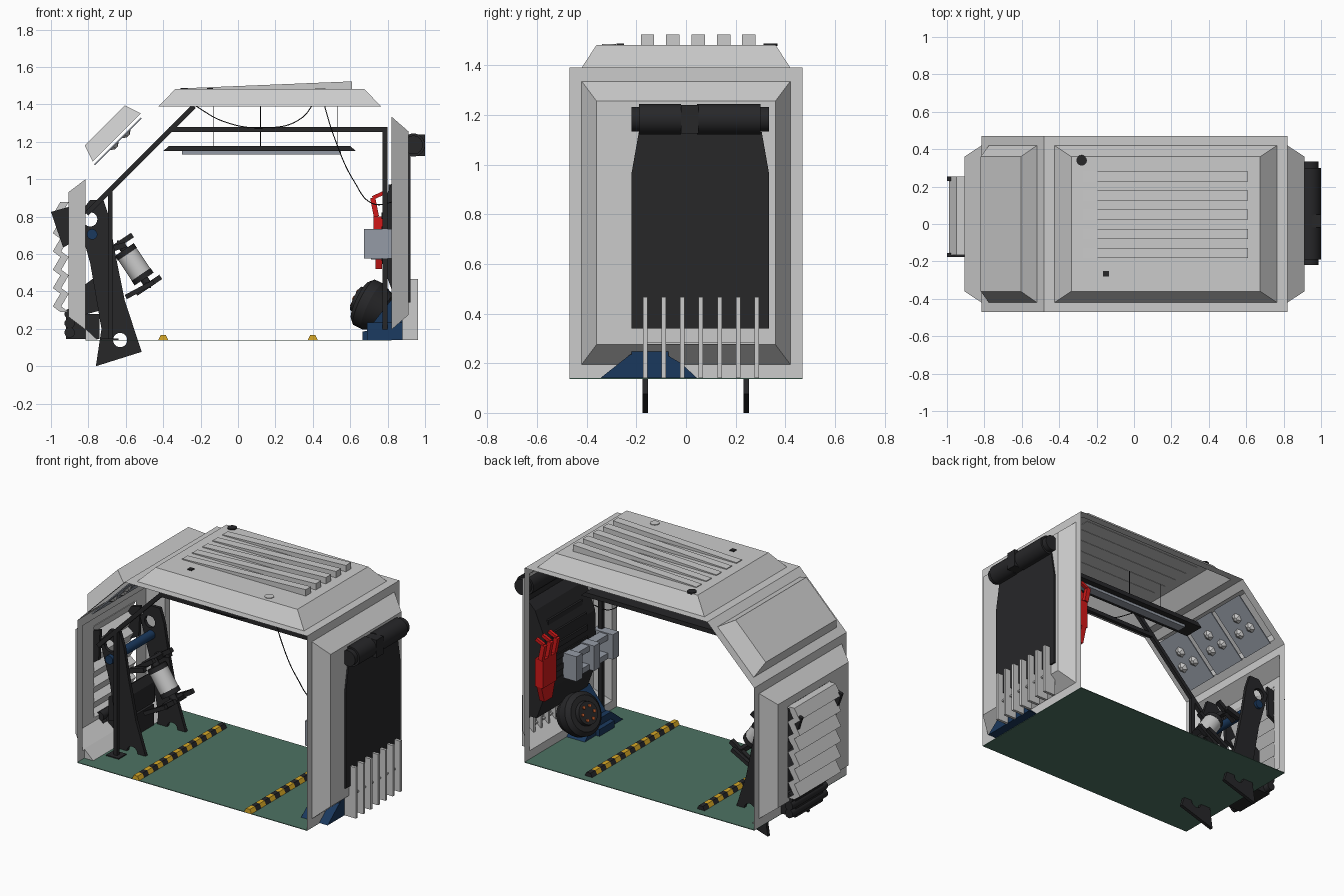
import bpy, bmesh, math
from mathutils import Vector, Matrix

if "Cube" in bpy.data.objects:
    bpy.data.objects.remove(bpy.data.objects["Cube"])


def mat(name, r, g, b):
    m = bpy.data.materials.new(name)
    m.diffuse_color = (r, g, b, 1)
    m.use_nodes = True
    m.node_tree.nodes["Principled BSDF"].inputs["Base Color"].default_value = m.diffuse_color
    return m


BLACK = mat("black", .02, .02, .022)
BLUE = mat("blue", .01, .04, .11)
RED = mat("red", .65, .01, .01)
GREEN = mat("green", .075, .17, .125)
YELLOW = mat("yellow", .7, .4, .02)
STEEL = mat("steel", .3, .33, .38)
ORANGE = mat("orange", .6, .12, .03)
smooth = []


def finish(name, bm, m=None):
    bmesh.ops.recalc_face_normals(bm, faces=bm.faces)
    me = bpy.data.meshes.new(name)
    bm.to_mesh(me)
    bm.free()
    ob = bpy.data.objects.new(name, me)
    bpy.context.collection.objects.link(ob)
    if m:
        me.materials.append(m)
    return ob


def box(name, x, y, z, m=None):
    bm = bmesh.new()
    bmesh.ops.create_cube(bm, size=1)
    for v in bm.verts:
        v.co = [(a + b) / 2 + c * (b - a) for (a, b), c in zip((x, y, z), v.co)]
    return finish(name, bm, m)


def prism(name, pts, axis, a, b, m=None):
    """Extrude an (x,z) outline along y, or a (y,z) outline along x."""
    bm = bmesh.new()
    put = (lambda p, t: (p[0], t, p[1])) if axis == 'y' else (lambda p, t: (t, p[0], p[1]))
    f = bm.faces.new([bm.verts.new(put(p, a)) for p in pts])
    r = bmesh.ops.extrude_face_region(bm, geom=[f])
    d = Vector((0, b - a, 0) if axis == 'y' else (b - a, 0, 0))
    bmesh.ops.translate(bm, verts=[v for v in r['geom'] if isinstance(v, bmesh.types.BMVert)], vec=d)
    return finish(name, bm, m)


def rod(name, p1, p2, r, m=None, n=20, r2=None):
    p1, p2 = Vector(p1), Vector(p2)
    d = p2 - p1
    M = Matrix.Translation((p1 + p2) / 2) @ d.to_track_quat('Z', 'Y').to_matrix().to_4x4()
    bm = bmesh.new()
    bmesh.ops.create_cone(bm, cap_ends=True, segments=n, radius1=r, radius2=r if r2 is None else r2,
                          depth=d.length, matrix=M @ Matrix.Rotation(math.pi / 4, 4, 'Z'))
    ob = finish(name, bm, m)
    if n > 8:
        smooth.append(ob)
    return ob


def bar(name, p1, p2, t, m=None):
    return rod(name, p1, p2, t / math.sqrt(2), m, 4)


def wire(name, pts):
    cu = bpy.data.curves.new(name, 'CURVE')
    cu.dimensions = '3D'
    cu.bevel_depth, cu.bevel_resolution = .003, 1
    s = cu.splines.new('BEZIER')
    s.bezier_points.add(len(pts) - 1)
    for bp, p in zip(s.bezier_points, pts):
        bp.co = p
        bp.handle_left_type = bp.handle_right_type = 'AUTO'
    ob = bpy.data.objects.new(name, cu)
    bpy.context.collection.objects.link(ob)
    cu.materials.append(BLACK)


def wall(name, p0, p1, n, inset, hole=None):
    """Sheet wall with a raised tapered panel; optional opening in the raised face."""
    p0, p1, n = (Vector((p[0], 0, p[1])) for p in (p0, p1, n))
    L, u = (p1 - p0).length, (p1 - p0).normalized()
    e, k = .055, .055 + inset
    rings = [(0, L, -.47, .47, 0), (e, L - e, -.42, .42, 0), (k, L - k, -.36, .36, .092)]
    if hole:
        rings.append(hole + (.092,))
    bm = bmesh.new()
    loops = []
    for a, b, y0, y1, h in rings:
        loops.append([bm.verts.new(p0 + u * s + n * h + Vector((0, y, 0)))
                      for s, y in ((a, y0), (b, y0), (b, y1), (a, y1))])
    for A, B in zip(loops, loops[1:]):
        for i in range(4):
            j = (i + 1) % 4
            bm.faces.new((A[i], A[j], B[j], B[i]))
    if not hole:
        bm.faces.new(loops[-1])
    return finish(name, bm)


# Shell
q = math.sqrt(.5)
wall("left_wall", (-.815, .14), (-.815, 1.055), (-1, 0), .07, (.15, .74, -.17, .26))
wall("sloped_wall", (-.815, 1.055), (-.48, 1.39), (-q, q), .03)
wall("roof", (-.48, 1.39), (.82, 1.39), (0, 1), .09)
wall("right_wall", (.82, .14), (.82, 1.39), (1, 0), .08)
box("floor", (-.815, .82), (-.47, .47), (.137, .141), GREEN)

# Roof details
for y in (-.155, -.053, .05, .152, .253):
    prism("roof_rib", [(-.27, 1.48), (.61, 1.48), (.61, 1.523), (-.27, 1.487)], 'y', y - .027, y + .027)
rod("roof_black_cap", (-.28, .34, 1.478), (-.28, .34, 1.488), .028, BLACK)
rod("roof_grey_cap", (.44, -.31, 1.478), (.44, -.31, 1.486), .028)
box("roof_sensor", (-.165, -.135), (-.28, -.25), (1.48, 1.487), BLACK)

# Speed bumps with warning stripes
for x in (-.4, .4):
    N = 18
    for i in range(N):
        y = -.47 + i * .89 / N
        prism("bump_segment", [(x - .027, .14), (x + .027, .14), (x + .014, .166), (x - .014, .166)],
              'y', y, y + .89 / N, (YELLOW, BLACK)[i % 2])

# Inner support frame
F = -.26
for a, b in (((-.37, 1.265), (.8, 1.265)), ((.785, .14), (.785, 1.265)),
             ((-.235, 1.39), (-.81, .815)), ((-.683, .14), (-.683, .95))):
    bar("support_frame", (a[0], F, a[1]), (b[0], F, b[1]), .026, BLACK)
box("frame_foot", (-.73, -.64), (F - .04, F + .04), (.14, .147), BLACK)

# Hanging lamp and cables
prism("lamp_cover", [(-.4, 1.15), (.63, 1.15), (.6, 1.178), (-.37, 1.178)], 'y', .03, .17, BLACK)
box("lamp_tube", (-.3, .55), (.07, .13), (1.133, 1.15), STEEL)
for x in (-.13, .12, .53):
    rod("lamp_wire", (x, .1, 1.17), (x, .1, 1.39), .002, BLACK, 6)
wire("loop_cable", [(-.24, -.3, 1.4), (-.08, -.3, 1.31), (.13, -.3, 1.275), (.33, -.3, 1.32), (.44, -.3, 1.47)])
wire("drop_cable", [(.44, -.3, 1.47), (.52, -.3, 1.21), (.62, -.28, .99), (.72, -.26, .87), (.84, -.24, .88)])

# Sloped wall inner panels with small fans
for y in (-.27, 0, .27):
    prism("fan_plate", [(-.765, 1.075), (-.515, 1.325), (-.52, 1.33), (-.77, 1.08)], 'y', y - .12, y + .12, STEEL)
    c = Vector((-.64, y, 1.2))
    for i in range(3):
        a = i * 2.094
        o = Vector((math.cos(a) * q * .06, math.sin(a) * .06, math.cos(a) * q * .06))
        rod("fan_blade", c + o, c + o + Vector((q, 0, -q)) * .015, .035, None, 6, .012)

# Louvre block on the left wall
N, z0, dz = 6, .29, .098
outer = []
for i in range(N):
    outer += [(-.95, z0 + i * dz), (-.99, z0 + i * dz + .03)]
outer.append((-.95, z0 + N * dz))
prism("louvres", outer + [(x + .045, z) for x, z in reversed(outer)], 'y', -.165, .255)

# Tilted leg plates with round holes
leg = [(-.76, 0), (-.515, .077), (-.605, .35), (-.66, .62), (-.69, .8), (-.72, .89), (-.79, .89),
       (-.86, .8), (-.79, .55), (-.73, .2)]
cutters = [rod("hole_cutter", (x, -.4, z), (x, .4, z), r, None, 24) for x, z, r in ((-.63, .14, .038), (-.79, .785, .038))]
for c in cutters:
    c.hide_render = True
    c.hide_set(True)
for y in (-.165, .242):
    ob = prism("leg_plate", leg, 'y', y - .011, y + .011, BLACK)
    for c in cutters:
        b = ob.modifiers.new("hole", 'BOOLEAN')
        b.operation, b.object, b.solver = 'DIFFERENCE', c, 'EXACT'
    prism("side_arm", [(-1, .825), (-.86, .865), (-.87, .67), (-.935, .635)], 'y', y - .011, y + .011, BLACK)
rod("blue_axle", (-.78, -.2, .705), (-.78, .27, .705), .028, BLUE)

# Motor on the left side
c, d = Vector((-.555, .04, .545)), Vector((.56, 0, -.83))
rod("motor_body", c - d * .065, c + d * .065, .06)
for s in (-1, 1):
    rod("motor_cap", c + d * .065 * s, c + d * .095 * s, .062, BLACK)
    rod("motor_shaft", c + d * .09 * s, c + d * .14 * s, .022, BLACK)
    e = c + d * .135 * s
    w = Vector((.83, 0, .56))
    for y in (-.09, .09):
        bar("motor_crossbar", e - w * .08 + Vector((0, y, 0)), e + w * .08 + Vector((0, y, 0)), .028, BLACK)
    bar("motor_crossbar", e - Vector((0, .1, 0)), e + Vector((0, .1, 0)), .03, BLACK)
for y in (-.09, .17):
    bar("motor_side_rail", (-.60, y, .37), (-.45, y, .45), .025, BLACK)
    bar("motor_mount", (-.70, y, .62), (-.60, y, .65), .03, BLACK)

# Machinery at the foot of the left wall
box("foot_machine", (-.92, -.74), (-.08, .2), (.145, .28), BLACK)
prism("foot_housing", [(-.84, .27), (-.73, .3), (-.73, .43), (-.76, .48), (-.84, .42)], 'y', -.12, .2, BLACK)
for z in (.18, .23, .28):
    rod("foot_roller", (-.9, -.12, z), (-.9, .24, z), .028, BLACK, 12)
prism("floor_wedge", [(-.815, .14), (-.75, .14), (-.815, .2)], 'y', -.4, .4)

# Black pack in the right wall, roller on top
pack = [(-.22, .34), (.335, .34), (.335, .96), (.305, 1.13), (-.19, 1.13), (-.22, .96)]
prism("outer_pack", pack, 'x', .905, .922, BLACK)
prism("inner_pack", [(.84, .36), (.9, .36), (.9, 1.1), (.85, 1.05), (.78, .88), (.77, .55)], 'y', -.19, .32, BLACK)
for i in range(6):
    z = .58 + i * .075
    bar("pack_rib", (.785 + max(0, z - .86) * .4, -.1, z), (.785 + max(0, z - .86) * .4, .25, z), .035, BLACK)
for a, b, r in ((-.19, -.02, .062), (.045, .3, .062), (-.02, .045, .058), (-.22, -.18, .05), (.29, .335, .05)):
    rod("roller", (.938, a, 1.183), (.938, b, 1.183), r, BLACK)
box("roller_clasp", (.93, 1.0), (-.02, .05), (1.125, 1.24), BLACK)

# Fence of upright slats outside the right wall
for i in range(7):
    y = -.165 + i * .075
    box("fence_slat", (.88, .962), (y - .009, y + .009), (.14, .467))
box("fence_rail", (.9, .93), (-.17, .29), (.275, .285))

# Blue stand and drum
prism("blue_stand", [(.665, .14), (.88, .14), (.88, .38), (.84, .38), (.76, .28), (.69, .19), (.665, .185)], 'y', -.22, -.07, BLUE)
prism("blue_base", [(-.345, .14), (.045, .14), (-.02, .2), (-.08, .235), (-.225, .235)], 'x', .69, .88, BLUE)
c, d = Vector((.72, .07, .32)), Vector((-.84, .2, .4)).normalized()
for a, b, r, r2 in ((-.08, .0, .1, .135), (0, .05, .135, .135), (.05, .075, .135, .11), (.075, .1, .075, .07)):
    rod("drum", c + d * a, c + d * b, r, BLACK, 24, r2)
rot = d.to_track_quat('Z', 'Y')
for i in range(6):
    p = c + d * .098 + rot @ Vector((math.cos(i * math.pi / 3), math.sin(i * math.pi / 3), 0)) * .045
    rod("drum_bolt", p, p + d * .01, .01, ORANGE, 8)

# Grey bracket
for z in (.59, .71):
    box("bracket_rail", (.71, .77), (-.27, .14), (z - .018, z + .018), STEEL)
for y in (-.25, -.06, .12):
    box("bracket_block", (.675, .82), (y - .03, y + .03), (.575, .735), STEEL)

# Red gripper arm
box("gripper_body", (.725, .78), (.28, .42), (.62, .8), RED)
prism("gripper_tail", [(.31, .52), (.39, .52), (.42, .62), (.28, .62)], 'x', .735, .77, RED)
for y in (.285, .35, .415):
    bar("gripper_finger", (.74, y, .8), (.72, y, .9), .028, RED)
    bar("gripper_fingertip", (.72, y, .9), (.775, y, .925), .02, RED)

bpy.ops.object.select_all(action='DESELECT')
for ob in smooth:
    if not ob.hide_render:
        ob.select_set(True)
        bpy.context.view_layer.objects.active = ob
bpy.ops.object.shade_smooth_by_angle(angle=math.radians(35))
